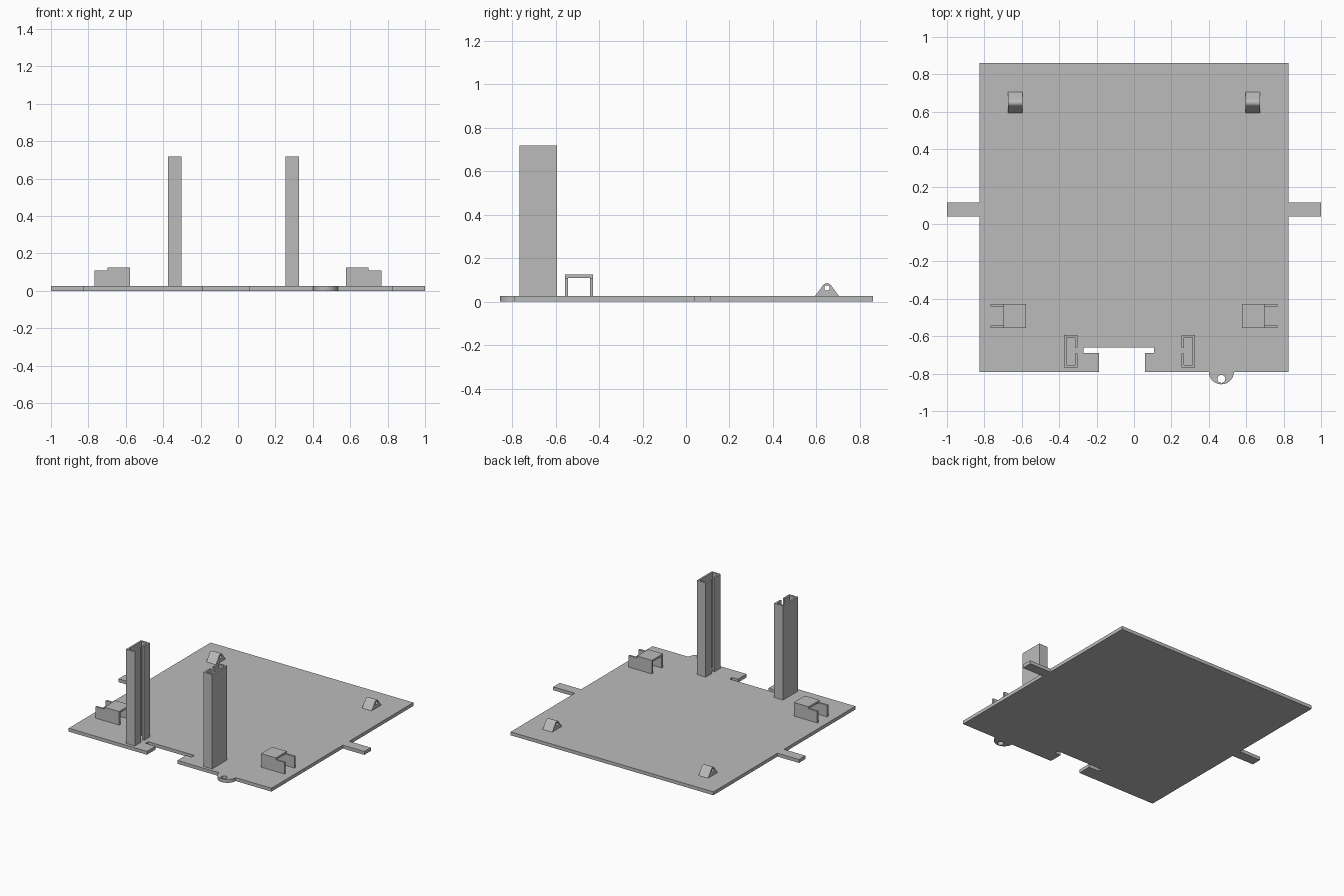
import bpy
import bmesh
from math import radians, sin, cos
from mathutils import Matrix

cube = bpy.data.objects.get("Cube")
if cube:
    bpy.data.objects.remove(cube, do_unlink=True)

grey = bpy.data.materials.new("plain grey")
grey.use_nodes = True
grey.diffuse_color = (0.5, 0.5, 0.5, 1)
grey.node_tree.nodes["Principled BSDF"].inputs["Base Color"].default_value = (0.5, 0.5, 0.5, 1)

UP = Matrix.Identity(3)                                # profile in x, y
SIDEWAYS = Matrix(((0, 0, 1), (1, 0, 0), (0, 1, 0)))   # profile in y, z


def arc(cx, cy, r, start, end, steps=24):
    angles = [radians(start + (end - start) * i / steps) for i in range(steps + 1)]
    return [(cx + r * cos(a), cy + r * sin(a)) for a in angles]


def circle(cx, cy, r):
    return arc(cx, cy, r, 0, 360, 32)[:-1]


def rect(x0, x1, y0, y1):
    return [(x0, y0), (x1, y0), (x1, y1), (x0, y1)]


def prism(name, loops, start, end, axes=UP):
    """Extrude an outline, with any further loops as holes."""
    bm = bmesh.new()
    for loop in loops:
        verts = [bm.verts.new((u, v, start)) for u, v in loop]
        for a, b in zip(verts, verts[1:] + verts[:1]):
            bm.edges.new((a, b))
    bmesh.ops.triangle_fill(bm, edges=bm.edges[:], use_beauty=True)
    grown = bmesh.ops.extrude_face_region(bm, geom=bm.faces[:])["geom"]
    top = [g for g in grown if isinstance(g, bmesh.types.BMVert)]
    bmesh.ops.translate(bm, verts=top, vec=(0, 0, end - start))
    bmesh.ops.transform(bm, matrix=axes.to_4x4(), verts=bm.verts[:])
    bmesh.ops.recalc_face_normals(bm, faces=bm.faces[:])
    mesh = bpy.data.meshes.new(name)
    bm.to_mesh(mesh)
    bm.free()
    mesh.materials.append(grey)
    obj = bpy.data.objects.new(name, mesh)
    bpy.context.collection.objects.link(obj)
    bpy.ops.object.select_all(action='DESELECT')
    obj.select_set(True)
    bpy.context.view_layer.objects.active = obj
    bpy.ops.object.shade_smooth_by_angle(angle=radians(30))
    return obj


T = 0.025            # plate thickness
W = 0.825            # plate half width
BACK, FRONT = 0.86, -0.79

# Base plate with side tabs, a T-shaped front notch and a drilled ear
outline = [(-W, FRONT), (-0.188, FRONT), (-0.188, -0.69), (-0.27, -0.69), (-0.27, -0.66),
           (0.108, -0.66), (0.108, -0.69), (0.06, -0.69), (0.06, FRONT)]
outline += arc(0.467, FRONT, 0.067, 180, 360)
outline += [(W, FRONT), (W, 0.04), (1, 0.04), (1, 0.115), (W, 0.115), (W, BACK),
            (-W, BACK), (-W, 0.115), (-1, 0.115), (-1, 0.04), (-W, 0.04)]
prism("base_plate", [outline, circle(0.467, -0.828, 0.021)], 0, T)

for side, s in (("left", 1), ("right", -1)):
    # Tall channel post, its slot facing the middle
    mid = -0.024
    d0, d1, wall = 0.279, 0.351, 0.013
    y0, y1, g0, g1 = -0.767, -0.593, -0.692, -0.66
    channel = [(d0, g0), (d0, y0), (d1, y0), (d1, y1), (d0, y1), (d0, g1),
               (d0 + wall, g1), (d0 + wall, y1 - wall), (d1 - wall, y1 - wall),
               (d1 - wall, y0 + wall), (d0 + wall, y0 + wall), (d0 + wall, g0)]
    prism(side + "_channel_post", [[(mid + s * x, y) for x, y in channel]], T, 0.718)

    # Bridge-shaped bracket with two prongs pointing outward
    b0, b1, leg, under = -0.557, -0.428, 0.014, 0.11
    arch = [(b0, T), (b0 + leg, T), (b0 + leg, under), (b1 - leg, under),
            (b1 - leg, T), (b1, T), (b1, 0.125), (b0, 0.125)]
    prism(side + "_bracket", [arch], s * 0.578, s * 0.698, SIDEWAYS)
    for end, y in (("front", b0), ("back", b1 - leg)):
        prism(f"{side}_bracket_{end}_prong", [rect(y, y + leg, T, under)],
              s * 0.698, s * 0.768, SIDEWAYS)

    # Small rounded lug with a cross hole
    lug = [(0.593, T), (0.705, T)] + arc(0.649, 0.063, 0.022, 36, 144)
    prism(side + "_lug", [lug, circle(0.649, 0.063, 0.012)], s * 0.595, s * 0.673, SIDEWAYS)
